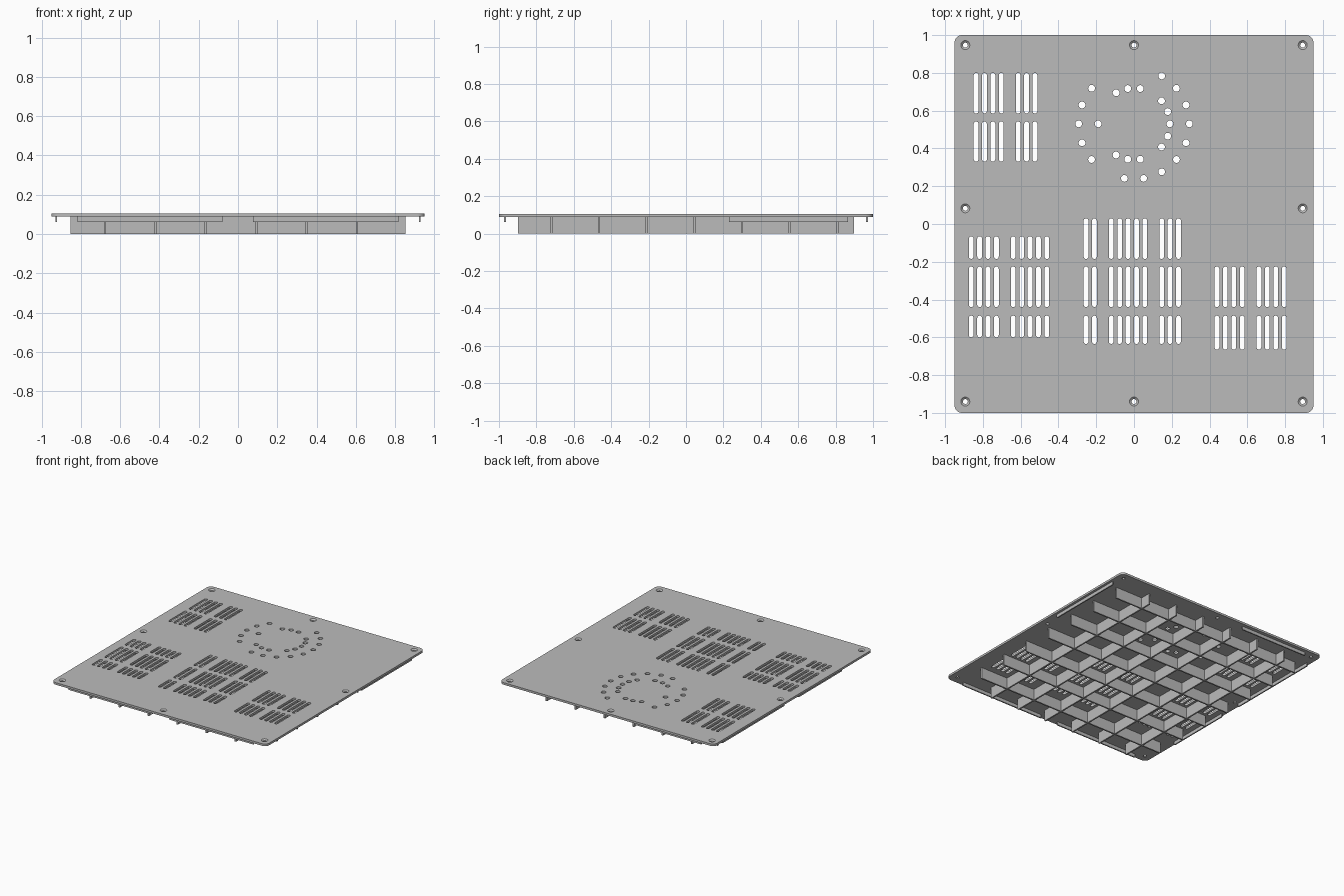
import bpy, bmesh
from math import cos, sin, pi, radians

cube = bpy.data.objects.get("Cube")
if cube:
    bpy.data.objects.remove(cube, do_unlink=True)

TOP, UNDER = 0.105, 0.088
GREY = (0.5, 0.5, 0.5, 1)
mat = bpy.data.materials.new("panel_grey")
mat.use_nodes = True
mat.diffuse_color = GREY
mat.node_tree.nodes["Principled BSDF"].inputs["Base Color"].default_value = GREY


def add_object(name, mesh):
    obj = bpy.data.objects.new(name, mesh)
    bpy.context.collection.objects.link(obj)
    mesh.materials.clear()
    mesh.materials.append(mat)
    return obj


def box(name, x0, x1, y0, y1, z0, z1):
    bm = bmesh.new()
    bmesh.ops.create_cube(bm, size=1)
    for v in bm.verts:
        v.co = (x1 if v.co.x > 0 else x0, y1 if v.co.y > 0 else y0, z1 if v.co.z > 0 else z0)
    mesh = bpy.data.meshes.new(name)
    bm.to_mesh(mesh)
    bm.free()
    return add_object(name, mesh)


def rounded(x0, x1, y0, y1, r, n):
    """Outline of a rectangle with rounded corners."""
    pts = []
    corners = [(x1 - r, y1 - r), (x0 + r, y1 - r), (x0 + r, y0 + r), (x1 - r, y0 + r)]
    for q, (cx, cy) in enumerate(corners):
        for i in range(n + 1):
            a = (q + i / n) * pi / 2
            pts.append((cx + r * cos(a), cy + r * sin(a)))
    return pts


def circle(cx, cy, r, n=24):
    return [(cx + r * cos(2 * pi * i / n), cy + r * sin(2 * pi * i / n)) for i in range(n)]


outlines = [rounded(-0.95, 0.95, -1, 1, 0.04, 8)]

# Ventilation slots: first column, columns used, and vertical ranges
PITCH, HALF = 0.0445, 0.0125
MID = (-0.44, -0.225)
slot_groups = [
    (-0.836, (0, 1, 2, 3, 5, 6, 7), [(0.585, 0.80), (0.33, 0.543)]),
    (-0.862, (0, 1, 2, 3, 5, 6, 7, 8, 9), [(-0.185, -0.065), MID, (-0.60, -0.485)]),
    (-0.254, (0, 1, 3, 4, 5, 6, 7, 9, 10, 11), [(-0.185, 0.03), MID, (-0.635, -0.485)]),
    (0.439, (0, 1, 2, 3, 5, 6, 7, 8), [MID, (-0.665, -0.485)]),
]
for start, columns, ranges in slot_groups:
    for k in columns:
        x = start + k * PITCH
        for y0, y1 in ranges:
            # two cap arcs of a stadium outline
            cap = [radians(22.5 * i) for i in range(9)]
            outlines.append(
                [(x + HALF * cos(a), y1 - HALF + HALF * sin(a)) for a in cap]
                + [(x - HALF * cos(a), y0 + HALF - HALF * sin(a)) for a in cap])

# Two rings of round holes
rings = [
    (0.293, (0, 1, 2, 3, 7, 8, 9, 10, 11, 13, 14, 15, 16, 17)),
    (0.19, (0, 1, 2, 4, 5, 6, 9, 12, 13, 14, 16, 17)),
]
for radius, steps in rings:
    for k in steps:
        a = radians(20 * k)
        outlines.append(circle(radius * cos(a), 0.53 + radius * sin(a), 0.018))

# Screw hole openings
screws = [(x, y) for y in (0.947, 0.083, -0.94) for x in (-0.893, 0, 0.893)
          if x or abs(y) > 0.5]
for x, y in screws:
    outlines.append(circle(x, y, 0.024))

# Panel plate: filled flat curve with holes, turned into a mesh
curve = bpy.data.curves.new("panel_outline", "CURVE")
curve.dimensions = "2D"
curve.fill_mode = "BOTH"
curve.extrude = (TOP - UNDER) / 2
for pts in outlines:
    spline = curve.splines.new("POLY")
    spline.points.add(len(pts) - 1)
    for p, (x, y) in zip(spline.points, pts):
        p.co = (x, y, 0, 1)
    spline.use_cyclic_u = True
helper = bpy.data.objects.new("panel_outline", curve)
bpy.context.collection.objects.link(helper)
deps = bpy.context.evaluated_depsgraph_get()
mesh = bpy.data.meshes.new_from_object(helper.evaluated_get(deps))
bpy.data.objects.remove(helper, do_unlink=True)
bm = bmesh.new()
bm.from_mesh(mesh)
bmesh.ops.remove_doubles(bm, verts=bm.verts, dist=0.0001)
bmesh.ops.translate(bm, verts=bm.verts, vec=(0, 0, (TOP + UNDER) / 2))
bmesh.ops.recalc_face_normals(bm, faces=bm.faces)
bm.to_mesh(mesh)
bm.free()
mesh.name = "panel_plate"
add_object("panel_plate", mesh)

# Countersunk seats inside the screw openings
profile = [(0.024, TOP), (0.013, TOP - 0.009), (0.013, UNDER), (0.024, UNDER)]
bm = bmesh.new()
for x, y in screws:
    loops = [[bm.verts.new((px, py, z)) for px, py in circle(x, y, r)] for r, z in profile]
    for a, b in zip(loops, loops[1:] + loops[:1]):
        for i in range(len(a)):
            j = (i + 1) % len(a)
            bm.faces.new((a[i], a[j], b[j], b[i]))
bmesh.ops.recalc_face_normals(bm, faces=bm.faces)
mesh = bpy.data.meshes.new("screw_seats")
bm.to_mesh(mesh)
bm.free()
add_object("screw_seats", mesh)

# Crossing stiffening ribs under the panel
T = 0.006
for i in range(6):
    x = -0.677 + i * 0.2565
    box(f"long_rib_{i + 1}", x - T, x + T, -0.898, 0.898, 0, UNDER)
for i in range(7):
    y = -0.72 + i * 0.255
    box(f"cross_rib_{i + 1}", -0.852, 0.852, y - T, y + T, 0, UNDER)

# Shallow locating rails along the edges
R, LOW = 0.005, 0.062
for n, (y, x0, x1) in enumerate([(-0.968, -0.816, -0.08), (-0.968, 0.077, 0.817),
                                 (0.968, -0.816, -0.22)]):
    box(f"end_rail_{n + 1}", x0, x1, y - R, y + R, LOW, UNDER)
for n, (x, y0, y1) in enumerate([(0.925, 0.23, 0.865), (-0.925, 0.085, 0.865),
                                 (-0.925, -0.64, -0.10)]):
    box(f"side_rail_{n + 1}", x - R, x + R, y0, y1, LOW, UNDER)
